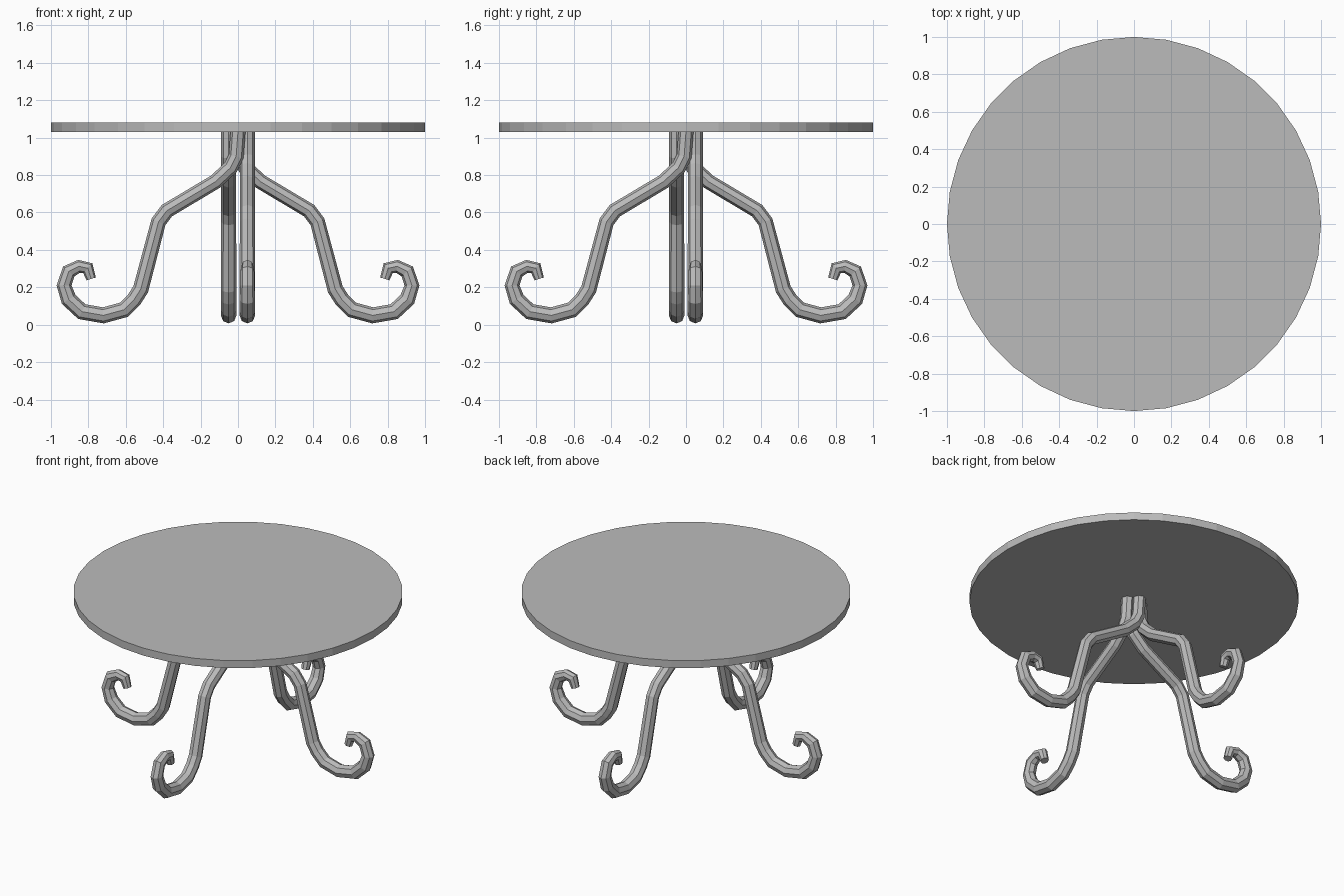
import bpy
import bmesh
import math
from mathutils import Vector, Matrix

cube = bpy.data.objects.get("Cube")
if cube:
    bpy.data.objects.remove(cube, do_unlink=True)

# Single grey for the whole table
grey = bpy.data.materials.new("plain_grey")
grey.use_nodes = True
COLOR = (0.5, 0.5, 0.5, 1.0)
grey.diffuse_color = COLOR
grey.node_tree.nodes["Principled BSDF"].inputs["Base Color"].default_value = COLOR


def add_object(name, bm):
    bmesh.ops.recalc_face_normals(bm, faces=bm.faces)
    mesh = bpy.data.meshes.new(name)
    bm.to_mesh(mesh)
    bm.free()
    mesh.materials.append(grey)
    obj = bpy.data.objects.new(name, mesh)
    bpy.context.collection.objects.link(obj)
    return obj


def sweep(path, radii, offset, sides=8):
    """Faceted tube along an (outward, height) path, mitred at each bend."""
    bm = bmesh.new()
    pts = [Vector((d, offset, z)) for d, z in path]
    side = Vector((0, 1, 0))
    rings = []
    for i, p in enumerate(pts):
        before = (p - pts[max(i - 1, 0)]).normalized()
        after = (pts[min(i + 1, len(pts) - 1)] - p).normalized()
        tangent = (before + after).normalized()
        miter = 1 / max(tangent.dot(after if after.length else before), 0.8)
        normal = tangent.cross(side)
        ring = []
        for k in range(sides):
            a = math.tau * k / sides
            ring.append(bm.verts.new(p + radii[i] * (normal * math.cos(a) * miter + side * math.sin(a))))
        rings.append(ring)
    for r0, r1 in zip(rings, rings[1:]):
        for k in range(sides):
            n = (k + 1) % sides
            bm.faces.new((r0[k], r0[n], r1[n], r1[k]))
    bm.faces.new(rings[0])
    bm.faces.new(rings[-1])
    return bm


# Round table top
bm = bmesh.new()
bmesh.ops.create_cone(bm, cap_ends=True, segments=36, radius1=1, radius2=1, depth=0.05,
                      matrix=Matrix.Translation((0, 0, 1.055)))
add_object("table_top", bm)

# Scrolled leg: stem, shoulder, shin, then the curled foot
leg_path = [(0.0, 1.035), (0.01, 0.9), (0.04, 0.84), (0.12, 0.765), (0.38, 0.61), (0.425, 0.55),
            (0.52, 0.19), (0.555, 0.135), (0.61, 0.08), (0.72, 0.05), (0.835, 0.07),
            (0.905, 0.135), (0.93, 0.21), (0.905, 0.285), (0.85, 0.312), (0.803, 0.302),
            (0.785, 0.245)]
leg_radii = [0.04] * 6 + [0.042] * 6 + [0.038, 0.037, 0.033, 0.031, 0.026]

# Four legs in a pinwheel around the centre
for i, name in enumerate(("left_leg", "back_leg", "right_leg", "front_leg")):
    leg = sweep(leg_path, leg_radii, 0.05)
    leg.transform(Matrix.Rotation(math.pi / 2 * i, 4, "Z"))
    add_object(name, leg)
